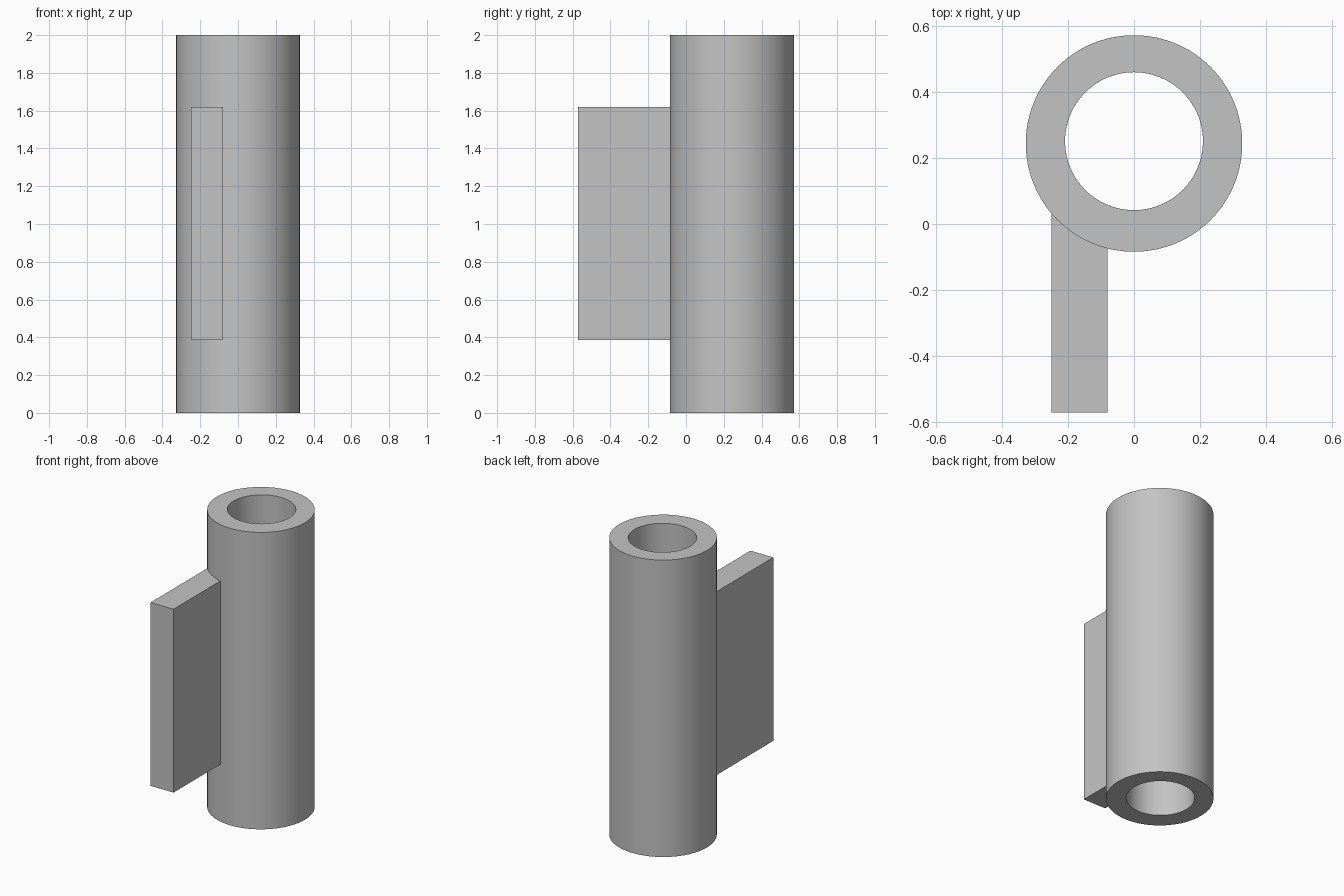
import bpy
import bmesh
import math

default = bpy.data.objects.get("Cube")
if default:
    bpy.data.objects.remove(default, do_unlink=True)

HEIGHT = 2.0
SEGMENTS = 128

grey = bpy.data.materials.new("plain grey")
grey.use_nodes = True
colour = (0.55, 0.55, 0.55, 1.0)
grey.diffuse_color = colour
grey.node_tree.nodes["Principled BSDF"].inputs["Base Color"].default_value = colour


def make_object(name, bm):
    bmesh.ops.recalc_face_normals(bm, faces=bm.faces)
    mesh = bpy.data.meshes.new(name)
    bm.to_mesh(mesh)
    bm.free()
    mesh.materials.append(grey)
    obj = bpy.data.objects.new(name, mesh)
    bpy.context.collection.objects.link(obj)
    return obj


def ring(bm, radius, y, z):
    step = 2 * math.pi / SEGMENTS
    return [bm.verts.new((radius * math.cos(i * step), y + radius * math.sin(i * step), z))
            for i in range(SEGMENTS)]


# Hollow tube: outer wall, top rim, slightly offset bore, bottom rim
bm = bmesh.new()
outer = (0.328, 0.244)
bore = (0.209, 0.251)
loops = [ring(bm, *outer, 0), ring(bm, *outer, HEIGHT),
         ring(bm, *bore, HEIGHT), ring(bm, *bore, 0)]
for k in range(4):
    a, b = loops[k], loops[(k + 1) % 4]
    for i in range(SEGMENTS):
        j = (i + 1) % SEGMENTS
        bm.faces.new((a[i], a[j], b[j], b[i]))
tube = make_object("tube_with_side_plate", bm)

# Flat plate that runs into the tube wall
x0, x1, y0, y1, z0, z1 = -0.25, -0.08, -0.572, 0.036, 0.385, 1.62
bm = bmesh.new()
base = bm.faces.new([bm.verts.new((x, y, z0))
                     for x, y in ((x0, y0), (x1, y0), (x1, y1), (x0, y1))])
top = bmesh.ops.extrude_face_region(bm, geom=[base])["geom"]
bmesh.ops.translate(bm, vec=(0, 0, z1 - z0),
                    verts=[v for v in top if isinstance(v, bmesh.types.BMVert)])
plate = make_object("side_plate", bm)

# Join the plate and tube into one clean solid
union = tube.modifiers.new("join plate", "BOOLEAN")
union.operation = "UNION"
union.solver = "EXACT"
union.object = plate
bpy.ops.object.select_all(action="DESELECT")
bpy.context.view_layer.objects.active = tube
tube.select_set(True)
bpy.ops.object.modifier_apply(modifier=union.name)
bpy.data.objects.remove(plate, do_unlink=True)

bpy.ops.object.shade_smooth_by_angle(angle=math.radians(20))
